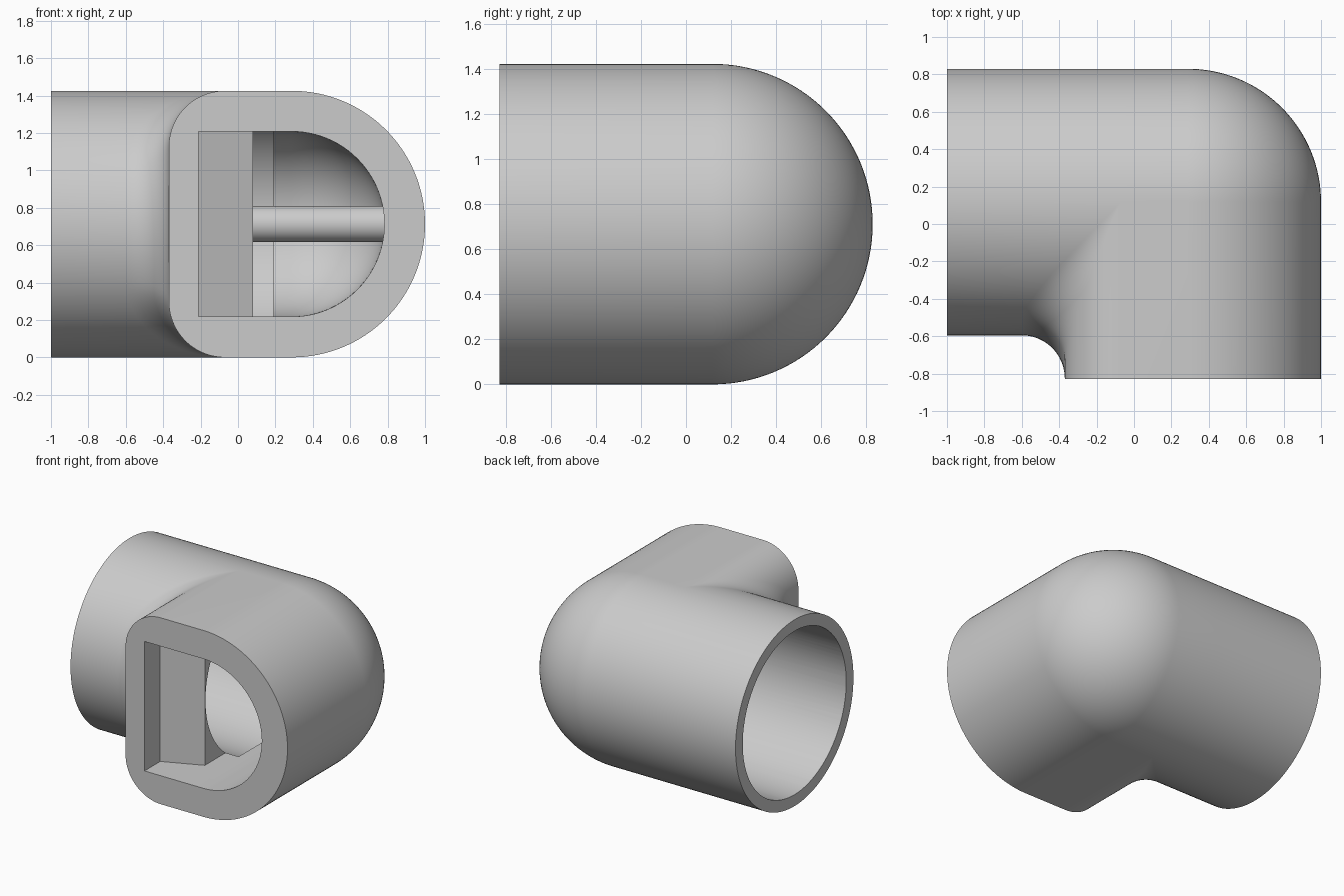
import bpy, bmesh
from math import sin, cos, asin, pi
from mathutils import Vector

if "Cube" in bpy.data.objects:
    bpy.data.objects.remove(bpy.data.objects["Cube"])

R = 0.7125                      # outer pipe radius
CX, CY, CZ = 0.2875, 0.1175, R  # centre of the elbow sphere
END, FRONT = -1.0, -0.83        # open ends of the two branches
CORNER, FILLET = 0.3, 0.23      # rounded left corners, blend between branches
WALL = -0.07                    # x of the corner arc centres
BORE, INNER = 0.625, 0.495      # inner radii
ROWS = 64

grey = bpy.data.materials.new("light grey")
grey.use_nodes = True
grey.diffuse_color = (0.6, 0.6, 0.6, 1)
grey.node_tree.nodes["Principled BSDF"].inputs["Base Color"].default_value = (0.6, 0.6, 0.6, 1)


def finish(name, bm):
    bmesh.ops.remove_doubles(bm, verts=bm.verts, dist=1e-5)
    bmesh.ops.recalc_face_normals(bm, faces=bm.faces)
    mesh = bpy.data.meshes.new(name)
    bm.to_mesh(mesh)
    bm.free()
    mesh.materials.append(grey)
    obj = bpy.data.objects.new(name, mesh)
    bpy.context.collection.objects.link(obj)
    return obj


def strips(bm, rows):
    """Join closed rings of points with quads."""
    rings = [[bm.verts.new(p) for p in row] for row in rows]
    for a, b in zip(rings, rings[1:]):
        for i in range(len(a)):
            j = (i + 1) % len(a)
            bm.faces.new((a[i], a[j], b[j], b[i]))
    return rings


def shell_row(a):
    """Outline of the elbow at latitude a, including the rolling-ball blend."""
    side = 1 if a >= 0 else -1
    c, z = R * cos(a), CZ + R * sin(a)
    h = (R + FILLET) * abs(sin(a))
    flat = R - CORNER
    b = asin(min(1, max(0, (h - flat) / (CORNER + FILLET))))
    row = [Vector((x, CY + c, z)) for x in (END, WALL, CX)]
    for i in range(1, 33):
        t = pi / 2 * (1 - i / 32)
        row.append(Vector((CX + c * cos(t), CY + c * sin(t), z)))
    row.append(Vector((CX + c, FRONT, z)))
    # ball centre and the two contact normals
    ball = Vector((WALL - (CORNER + FILLET) * cos(b), CY - (R + FILLET) * cos(a), CZ + side * h))
    n_wall = Vector((-cos(b), 0, side * sin(b)))
    n_pipe = Vector((0, -cos(a), sin(a)))
    contact = ball - FILLET * n_wall
    row.append(Vector((contact.x, FRONT, contact.z)))
    for i in range(13):
        k = i / 12 * pi / 2
        n = n_wall.slerp(n_pipe, i / 12) if n_wall.angle(n_pipe) > 1e-3 else n_pipe
        row.append(ball - FILLET * n.normalized())
    row.append(Vector((END, CY - c, z)))
    return row


# outer shell of the elbow
bm = bmesh.new()
strips(bm, [shell_row(pi * (i / ROWS - 0.5)) for i in range(ROWS + 1)])
bmesh.ops.remove_doubles(bm, verts=bm.verts, dist=1e-5)
bmesh.ops.holes_fill(bm, edges=[e for e in bm.edges if e.is_boundary], sides=0)
elbow = finish("elbow_housing", bm)

# round bore, stepping down to the domed inner end
profile = [(END - 0.1, BORE), (0.19, BORE), (0.19, INNER), (CX, INNER)]
profile += [(CX + INNER * sin(t), INNER * cos(t)) for t in [pi / 2 * i / 24 for i in range(1, 25)]]
bm = bmesh.new()
rings = strips(bm, [[(x, CY + r * cos(2 * pi * i / 96), CZ + r * sin(2 * pi * i / 96))
                     for i in range(96)] for x, r in profile])
bm.faces.new(rings[0])
bore = finish("bore_cutter", bm)


def prism(name, outline, axis):
    bm = bmesh.new()
    face = bm.faces.new([bm.verts.new(p) for p in outline])
    new = bmesh.ops.extrude_face_region(bm, geom=[face])["geom"]
    bmesh.ops.translate(bm, vec=axis, verts=[v for v in new if isinstance(v, bmesh.types.BMVert)])
    return finish(name, bm)


# D-shaped front pocket, and the slanted block left standing in it
BACK = CY + 0.02
arc = [pi * (i / 48 - 0.5) for i in range(49)]
outline = [(CX + INNER * cos(t), FRONT - 0.1, CZ + INNER * sin(t)) for t in arc]
outline += [(0.08, FRONT - 0.1, CZ + INNER), (0.08, FRONT - 0.1, CZ - INNER)]
pocket = prism("pocket_cutter", outline, (0, BACK - FRONT + 0.1, 0))
low = CZ - INNER
slant = [(-0.21, FRONT - 0.1, low), (0.1, FRONT - 0.1, low), (0.1, -0.515, low),
         (0.08, -0.515, low), (-0.21, -0.64, low)]
recess = prism("recess_cutter", slant, (0, 0, 2 * INNER))

bpy.context.view_layer.objects.active = elbow
for cutter in (bore, pocket, recess):
    cutter.hide_render = True
    mod = elbow.modifiers.new("cut", "BOOLEAN")
    mod.operation = "DIFFERENCE"
    mod.solver = "EXACT"
    mod.object = cutter
    bpy.ops.object.modifier_apply(modifier=mod.name)
    bpy.data.objects.remove(cutter)

# cross rod inside the elbow
bpy.ops.mesh.primitive_cylinder_add(vertices=32, radius=0.097, depth=0.82,
                                    location=(0.39, CY, CZ), rotation=(0, pi / 2, 0))
rod = bpy.context.object
rod.name = "inner_rod"
rod.data.materials.append(grey)

for obj in (elbow, rod):
    bpy.ops.object.select_all(action="DESELECT")
    obj.select_set(True)
    bpy.context.view_layer.objects.active = obj
    bpy.ops.object.shade_smooth_by_angle(angle=pi / 6)
